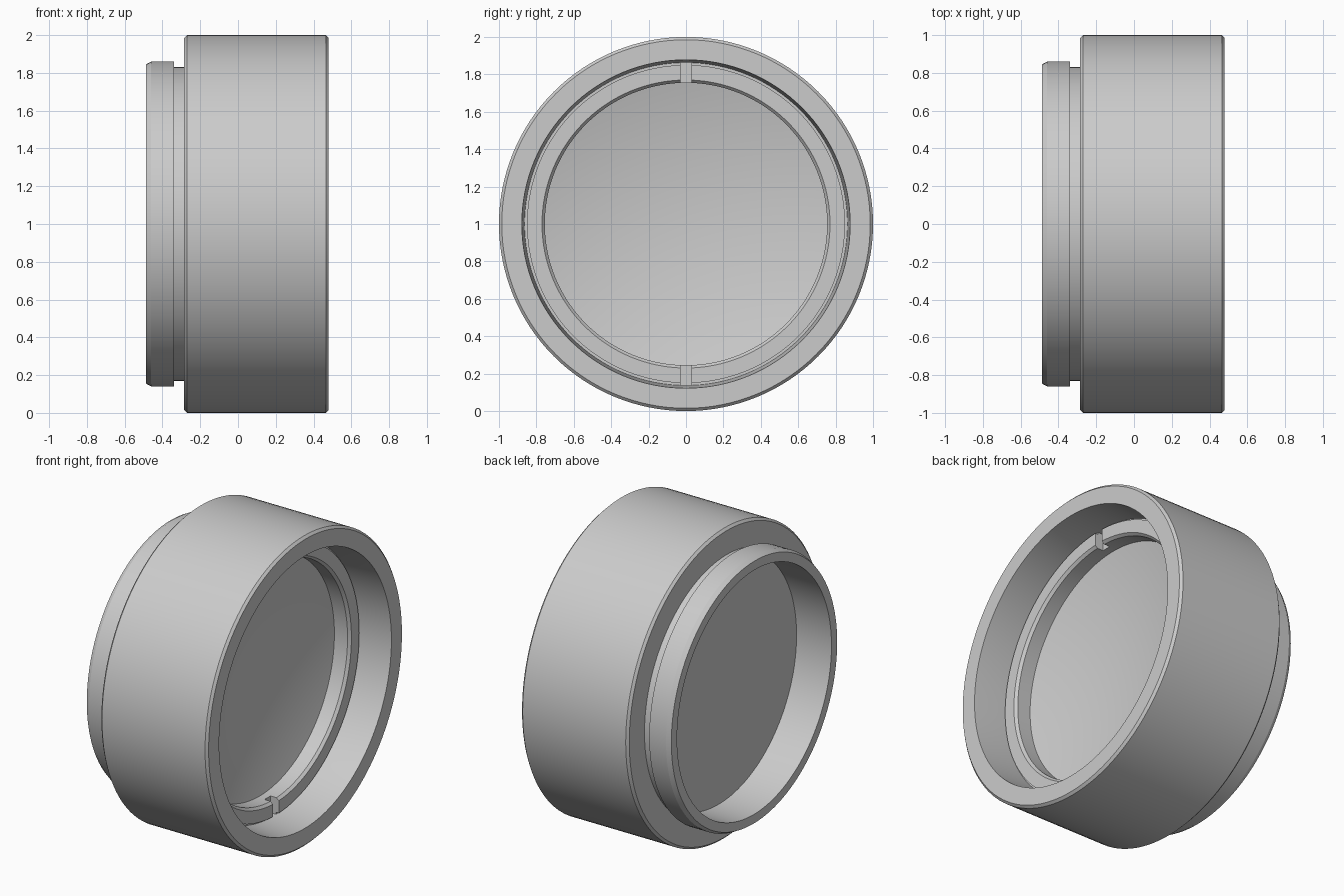
import bpy, bmesh, math

cube = bpy.data.objects.get("Cube")
if cube:
    bpy.data.objects.remove(cube, do_unlink=True)

SEGMENTS = 128
CENTRE_Z = 1.0

grey = bpy.data.materials.new("plain_grey")
grey.use_nodes = True
grey.diffuse_color = (0.6, 0.6, 0.6, 1)
grey.node_tree.nodes["Principled BSDF"].inputs["Base Color"].default_value = (0.6, 0.6, 0.6, 1)


def select_only(ob):
    bpy.ops.object.select_all(action='DESELECT')
    ob.select_set(True)
    bpy.context.view_layer.objects.active = ob


def lathe(name, profile, closed=True):
    """Spin a list of (x, radius) points around the x axis."""
    bm = bmesh.new()
    rings = []
    for x, r in profile:
        ring = []
        for i in range(SEGMENTS):
            a = 2 * math.pi * i / SEGMENTS
            ring.append(bm.verts.new((x, r * math.cos(a), r * math.sin(a))))
        rings.append(ring)
    count = len(rings) if closed else len(rings) - 1
    for k in range(count):
        a, b = rings[k], rings[(k + 1) % len(rings)]
        for i in range(SEGMENTS):
            j = (i + 1) % SEGMENTS
            bm.faces.new((a[i], a[j], b[j], b[i]))
    bmesh.ops.remove_doubles(bm, verts=bm.verts, dist=1e-5)
    bmesh.ops.recalc_face_normals(bm, faces=bm.faces)
    mesh = bpy.data.meshes.new(name)
    bm.to_mesh(mesh)
    bm.free()
    mesh.materials.append(grey)
    ob = bpy.data.objects.new(name, mesh)
    ob.location.z = CENTRE_Z
    bpy.context.collection.objects.link(ob)
    return ob


# Housing: wide barrel with tapered mouth, groove and rear spigot, hollow right through
housing = lathe("housing", [
    (0.48, 0.985), (0.465, 1.0), (-0.27, 1.0), (-0.285, 0.985),
    (-0.285, 0.83), (-0.34, 0.83), (-0.34, 0.86), (-0.46, 0.86),
    (-0.487, 0.845), (-0.487, 0.787), (0.16, 0.787), (0.16, 0.863),
    (0.25, 0.863), (0.48, 0.878)])

# Lens: flat rear, concave front
RADIUS, EDGE_X, SAG, STEPS = 0.789, 0.168, 0.105, 16
front = [(EDGE_X - SAG * (1 - (i / STEPS) ** 2), RADIUS * i / STEPS) for i in range(STEPS + 1)]
lens = lathe("lens", front + [(-0.238, RADIUS), (-0.238, 0.0)], closed=False)

# Retaining ring with a chamfered inner lip and two spanner slots
ring = lathe("retaining_ring", [
    (0.27, 0.77), (0.27, 0.85), (0.25, 0.85), (0.25, 0.866),
    (0.15, 0.866), (0.15, 0.755), (0.253, 0.755)])
bpy.ops.mesh.primitive_cube_add(size=1, location=(0.26, 0, CENTRE_Z))
cutter = bpy.context.object
cutter.name = "slot_cutter"
cutter.scale = (0.10, 0.06, 1.9)
cutter.hide_render = True
cut = ring.modifiers.new("slots", 'BOOLEAN')
cut.operation = 'DIFFERENCE'
cut.solver = 'EXACT'
cut.object = cutter
select_only(ring)
bpy.ops.object.modifier_apply(modifier="slots")
bpy.data.objects.remove(cutter, do_unlink=True)

# Smooth round walls, crisp edges
for ob in (housing, lens, ring):
    select_only(ob)
    bpy.ops.object.shade_smooth_by_angle(angle=math.radians(25))
